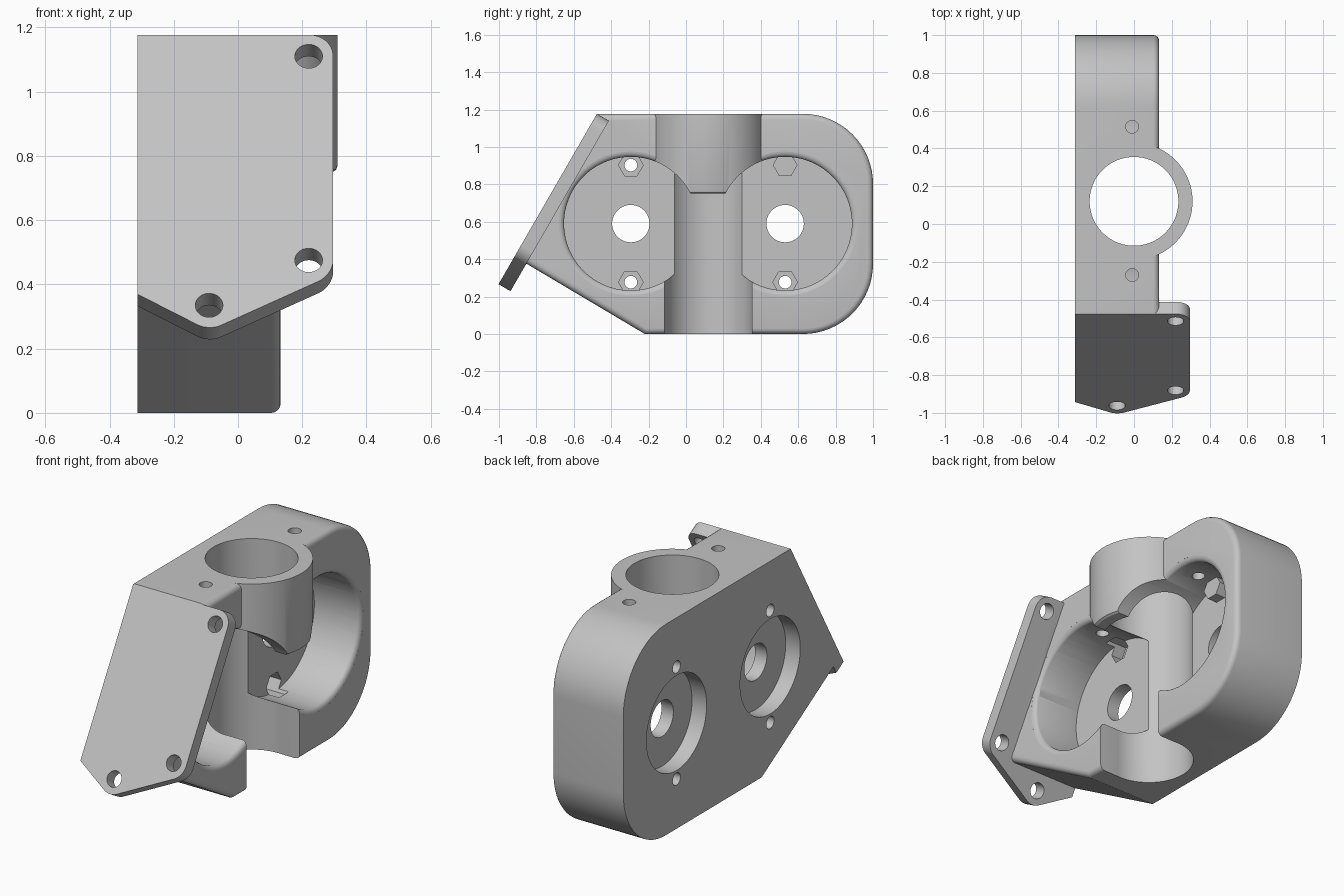
import bpy, bmesh, math
from mathutils import Matrix, Vector

if "Cube" in bpy.data.objects:
    bpy.data.objects.remove(bpy.data.objects["Cube"], do_unlink=True)

BACK, FACE, TOP = -0.313, 0.133, 1.177      # back plane, front face of block, top
FLOOR = -0.15                               # pocket floor
POCKETS = (-0.295, 0.53)                    # pocket centres along y
MID_Z, POCKET_R, TUBE_Y = 0.59, 0.357, 0.12

grey = bpy.data.materials.new("grey_plastic")
grey.use_nodes = True
grey.diffuse_color = (0.55, 0.55, 0.55, 1)
grey.node_tree.nodes["Principled BSDF"].inputs["Base Color"].default_value = (0.55, 0.55, 0.55, 1)


def finish(name, bm):
    bmesh.ops.recalc_face_normals(bm, faces=bm.faces)
    mesh = bpy.data.meshes.new(name)
    bm.to_mesh(mesh)
    bm.free()
    mesh.materials.append(grey)
    obj = bpy.data.objects.new(name, mesh)
    bpy.context.collection.objects.link(obj)
    return obj


def extrude(bm, points, vec):
    face = bm.faces.new([bm.verts.new(p) for p in points])
    new = bmesh.ops.extrude_face_region(bm, geom=[face])["geom"]
    verts = [g for g in new if isinstance(g, bmesh.types.BMVert)]
    bmesh.ops.translate(bm, verts=verts, vec=vec)


def lathe(name, rings, matrix, sides=64):
    """Closed solid from (radius, height) rings about the local z axis."""
    bm = bmesh.new()
    loops = []
    for r, h in rings:
        angles = [2 * math.pi * i / sides for i in range(sides)]
        loops.append([bm.verts.new((r * math.cos(a), r * math.sin(a), h)) for a in angles])
    for low, high in zip(loops, loops[1:]):
        for i in range(sides):
            j = (i + 1) % sides
            bm.faces.new((low[i], low[j], high[j], high[i]))
    bm.faces.new(loops[0])
    bm.faces.new(loops[-1])
    bm.transform(matrix)
    return finish(name, bm)


def along_x(y, z):
    # local z -> world x, local x -> world y
    return Matrix(((0, 0, 1, 0), (1, 0, 0, y), (0, 1, 0, z), (0, 0, 0, 1)))


def combine(target, other, operation):
    mod = target.modifiers.new("join", "BOOLEAN")
    mod.operation, mod.object, mod.solver = operation, other, "EXACT"
    bpy.context.view_layer.objects.active = target
    bpy.ops.object.modifier_apply(modifier=mod.name)
    bpy.data.objects.remove(other, do_unlink=True)


def cut(target, other):
    combine(target, other, "DIFFERENCE")


# Main block: side outline with two large round corners
R = 0.375
outline = [(-0.86, 0.38), (-0.22, 0)]
for cz, start in ((R, -90), (TOP - R, 0)):
    for i in range(17):
        a = math.radians(start + 90 * i / 16)
        outline.append((1 - R + R * math.cos(a), cz + R * math.sin(a)))
outline.append((-0.47, TOP))
bm = bmesh.new()
extrude(bm, [(BACK, y, z) for y, z in outline], (FACE - BACK, 0, 0))
rim = [e for e in bm.edges if all(v.co.x > 0 for v in e.verts)
       and not all(v.co.y < -0.4 for v in e.verts)]
bmesh.ops.bevel(bm, geom=rim, offset=0.03, segments=4, profile=0.5, affect="EDGES")
block = finish("bracket_block", bm)

# Rounded pocket rims
for y in POCKETS:
    rings = []
    for i in range(6):
        a = math.pi / 2 * i / 5
        rings.append((POCKET_R - 0.002 + 0.03 * (1 - math.cos(a)), FACE - 0.03 + 0.0299 * math.sin(a)))
    rings.append((rings[-1][0], FACE + 0.05))
    cut(block, lathe("rim_cutter", rings, along_x(y, MID_Z), 96))

# Open slot below the clamp tube
bm = bmesh.new()
w = 0.234
extrude(bm, [(0, TUBE_Y - w, -0.1), (0, TUBE_Y + w, -0.1),
             (0, TUBE_Y + w, 0.75), (0, TUBE_Y - w, 0.75)], (0.6, 0, 0))
cut(block, finish("slot_cutter", bm))

# Clamp tube
tube = lathe("clamp_tube", [(0.295, 0.75), (0.306, 0.757), (0.31, 0.77), (0.31, TOP)],
             Matrix.Translation((0, TUBE_Y, 0)), 96)
combine(block, tube, "UNION")

# Motor pockets, back recesses, shaft holes, bolt holes and nut traps
for y in POCKETS:
    centre = along_x(y, MID_Z)
    cut(block, lathe("pocket_cutter", [(POCKET_R, FLOOR), (POCKET_R, 0.6)], centre, 96))
    cut(block, lathe("recess_cutter", [(0.265, -0.5), (0.265, BACK + 0.09)], centre))
    cut(block, lathe("shaft_cutter", [(0.1, -0.5), (0.1, 0)], centre, 48))
    for side in (-1, 1):
        place = along_x(y, MID_Z + side * 0.313)
        cut(block, lathe("bolt_cutter", [(0.034, -0.5), (0.034, 0)], place, 24))
        cut(block, lathe("nut_cutter", [(0.066, FLOOR - 0.07), (0.066, FLOOR + 0.06)], place, 6))
    top_hole = Matrix.Translation((-0.01, y - 0.015 if y > 0 else y + 0.025, 0))
    cut(block, lathe("top_hole_cutter", [(0.034, 0.85), (0.034, 1.3)], top_hole, 24))

# Vertical bore
cut(block, lathe("bore_cutter", [(0.235, -0.2), (0.235, 1.4)],
                 Matrix.Translation((0, TUBE_Y, 0)), 96))

# Slanted mounting plate, drawn flat then leaned back 30 degrees
c, s = math.cos(math.pi / 6), 0.5
lean = Matrix(((1, 0, 0, 0), (0, s, c, -1), (0, c, -s, 0.27), (0, 0, 0, 1)))
height = (TOP - 0.27) / c
bm = bmesh.new()
extrude(bm, [(BACK, height, 0), (0.296, height, 0), (0.296, 0.185, 0),
             (-0.09, -0.016, 0), (BACK, 0.115, 0)], (0, 0, 0.074))


def round_corner(x, v, size):
    edges = [e for e in bm.edges
             if all((p.co.xy - Vector((x, v))).length < 1e-4 for p in e.verts)]
    bmesh.ops.bevel(bm, geom=edges, offset=size, segments=8, profile=0.5, affect="EDGES")


round_corner(0.296, height, 0.075)
round_corner(0.296, 0.185, 0.05)
round_corner(-0.09, -0.016, 0.04)
bm.transform(lean)
plate = finish("mounting_plate", bm)
for x, v in ((0.22, 0.97), (0.22, 0.237), (-0.09, 0.075)):
    cut(plate, lathe("screw_cutter", [(0.043, -0.1), (0.043, 0.15)],
                     lean @ Matrix.Translation((x, v, 0)), 32))
combine(block, plate, "UNION")

# Smooth curved walls, crisp edges
bpy.ops.object.select_all(action="DESELECT")
block.select_set(True)
bpy.context.view_layer.objects.active = block
bpy.ops.object.shade_smooth_by_angle(angle=math.radians(30))
